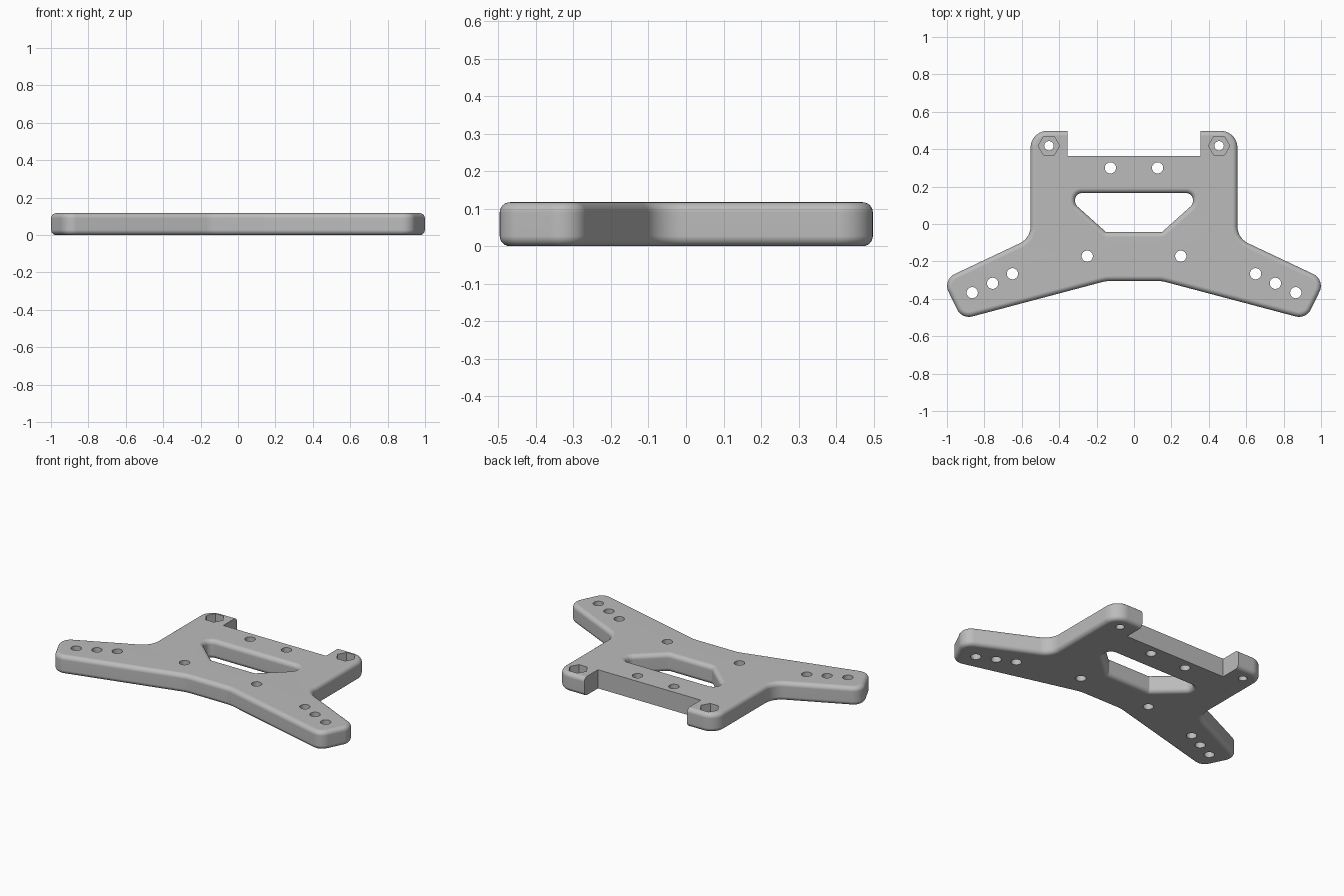
import bpy
import bmesh
import math
from mathutils import Vector, Matrix

H = 0.117        # plate thickness
ROUND = 0.027    # edge rounding
STEPS = 6

if "Cube" in bpy.data.objects:
    bpy.data.objects.remove(bpy.data.objects["Cube"])

grey = bpy.data.materials.new("plain grey")
grey.use_nodes = True
grey.diffuse_color = (0.5, 0.5, 0.5, 1)
grey.node_tree.nodes["Principled BSDF"].inputs["Base Color"].default_value = (0.5, 0.5, 0.5, 1)


def mirrored_outline(half):
    """Counter-clockwise filleted outline from right-hand corners (x, y, radius)."""
    corners = half + [(-x, y, r) for x, y, r in reversed(half)]
    points = []
    for i, (x, y, r) in enumerate(corners):
        p = Vector((x, y))
        a = (Vector(corners[i - 1][:2]) - p).normalized()
        b = (Vector(corners[(i + 1) % len(corners)][:2]) - p).normalized()
        half_angle = a.angle(b) / 2
        centre = p + (a + b).normalized() * r / math.sin(half_angle)
        start = p + a * r / math.tan(half_angle) - centre
        sweep = math.pi - 2 * half_angle
        if a.x * b.y - a.y * b.x > 0:
            sweep = -sweep
        count = max(2, round(abs(sweep) / math.radians(9)))
        for k in range(count + 1):
            points.append(centre + Matrix.Rotation(sweep * k / count, 2) @ start)
    return points


def offset(points, d):
    """Move an outline outward by d (inward when negative)."""
    result = []
    for i, p in enumerate(points):
        e = (p - points[i - 1]).normalized()
        f = (points[(i + 1) % len(points)] - p).normalized()
        n, m = Vector((e.y, -e.x)), Vector((f.y, -f.x))
        result.append(p + (n + m) * d / (1 + n.dot(m)))
    return result


def make_object(name, bm):
    bmesh.ops.recalc_face_normals(bm, faces=bm.faces)
    mesh = bpy.data.meshes.new(name)
    bm.to_mesh(mesh)
    bm.free()
    mesh.materials.append(grey)
    obj = bpy.data.objects.new(name, mesh)
    bpy.context.collection.objects.link(obj)
    return obj


def layered_solid(name, outline, levels):
    """Stack the outline at (z, offset) levels and cap both ends."""
    bm = bmesh.new()
    rings = [[bm.verts.new((p.x, p.y, z)) for p in offset(outline, d)] for z, d in levels]
    n = len(outline)
    for low, high in zip(rings, rings[1:]):
        for i in range(n):
            j = (i + 1) % n
            bm.faces.new((low[i], low[j], high[j], high[i]))
    bm.faces.new(rings[0][::-1])
    bm.faces.new(rings[-1])
    return make_object(name, bm)


def rounded_levels(sign):
    """Quarter-round edges at bottom and top; sign -1 insets, +1 flares."""
    arc = [(ROUND * (1 - math.sin(t)), sign * ROUND * (1 - math.cos(t)))
           for t in (math.pi / 2 * k / STEPS for k in range(STEPS, -1, -1))]
    return arc + [(H - z, d) for z, d in reversed(arc)]


def prisms(name, centres, radius, sides, z0, z1):
    bm = bmesh.new()
    for x, y in centres:
        for s in (-1, 1):
            bmesh.ops.create_cone(
                bm, cap_ends=True, segments=sides, radius1=radius, radius2=radius,
                depth=z1 - z0, matrix=Matrix.Translation((s * x, y, (z0 + z1) / 2))
                @ Matrix.Rotation(math.pi / 2, 4, "Z"))
    return make_object(name, bm)


def cut(target, cutter):
    cutter.hide_render = True
    mod = target.modifiers.new("cut", "BOOLEAN")
    mod.operation = "DIFFERENCE"
    mod.solver = "EXACT"
    mod.object = cutter
    bpy.context.view_layer.objects.active = target
    bpy.ops.object.modifier_apply(modifier=mod.name)
    bpy.data.objects.remove(cutter)


# Main plate with two swept arms
plate = layered_solid("mounting_plate", mirrored_outline([
    (0.15, -0.305, 0.15), (0.92, -0.509, 0.07), (1.023, -0.298, 0.07),
    (0.553, -0.076, 0.1), (0.553, 0.498, 0.09)]), rounded_levels(-1))

# Central window with rounded rims
flare = rounded_levels(1)
window = layered_solid("window_cutter", mirrored_outline([
    (0.15, -0.043, 0.01), (0.315, 0.105, 0.04), (0.315, 0.165, 0.035)]),
    [(-0.02, ROUND)] + flare + [(H + 0.02, ROUND)])
cut(plate, window)

# Square-edged notch at the back
bm = bmesh.new()
bmesh.ops.create_cube(bm, size=1, matrix=Matrix.Translation((0, 0.563, H / 2))
                      @ Matrix.Diagonal((0.712, 0.4, 0.4, 1)))
cut(plate, make_object("notch_cutter", bm))

# Screw holes, nut pockets and their through holes
cut(plate, prisms("hole_cutter", [
    (0.126, 0.3), (0.25, -0.172), (0.65, -0.266), (0.756, -0.317), (0.865, -0.367)],
    0.03, 32, -0.1, H + 0.1))
cut(plate, prisms("nut_pocket_cutter", [(0.455, 0.418)], 0.057, 6, H / 2, H + 0.1))
cut(plate, prisms("bolt_hole_cutter", [(0.455, 0.418)], 0.025, 32, -0.1, H + 0.1))

# Smooth rounded edges, crisp cuts
bpy.ops.object.select_all(action="DESELECT")
plate.select_set(True)
bpy.context.view_layer.objects.active = plate
bpy.ops.object.shade_smooth_by_angle(angle=math.radians(30))
normals = plate.modifiers.new("flat_face_normals", "WEIGHTED_NORMAL")
normals.keep_sharp = True
